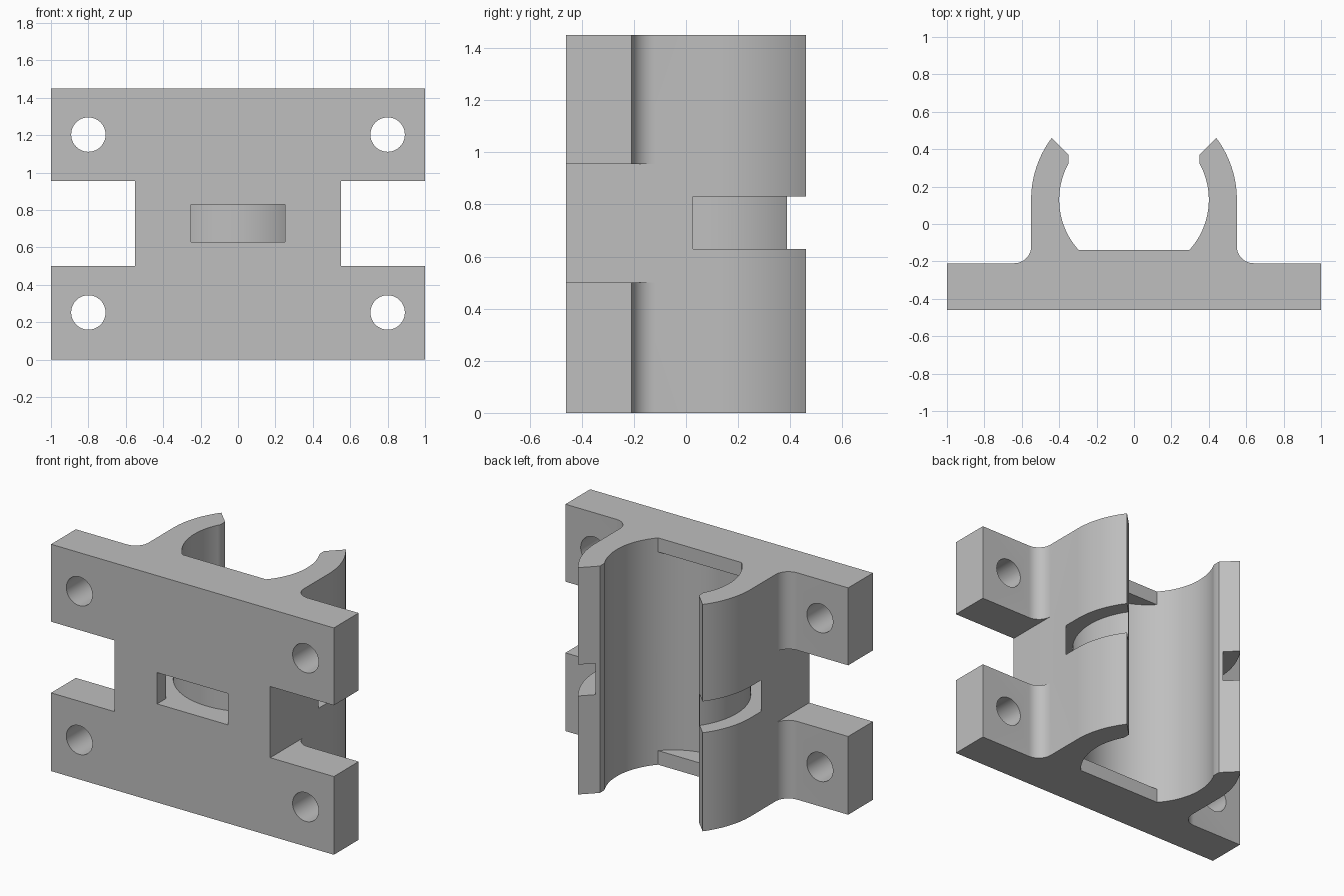
import bpy
import bmesh
from math import cos, sin, pi, radians, degrees, asin, acos, sqrt

old = bpy.data.objects.get("Cube")
if old:
    bpy.data.objects.remove(old, do_unlink=True)

HEIGHT = 1.45
FRONT, PLATE_BACK = -0.46, -0.21
BORE_Y, BORE_R, ARM_R = 0.13, 0.40, 0.55
FLAT_Y = -0.14
FILLET = 0.09


def arc(cx, cy, r, a0, a1, n):
    """Points along an arc, angles in degrees."""
    angles = [radians(a0 + (a1 - a0) * i / n) for i in range(n + 1)]
    return [(cx + r * cos(a), cy + r * sin(a)) for a in angles]


def prism(name, outline, z0, z1):
    """Extrude an xy outline upward."""
    bm = bmesh.new()
    face = bm.faces.new([bm.verts.new((x, y, z0)) for x, y in outline])
    top = bmesh.ops.extrude_face_region(bm, geom=[face])["geom"]
    verts = [v for v in top if isinstance(v, bmesh.types.BMVert)]
    bmesh.ops.translate(bm, verts=verts, vec=(0, 0, z1 - z0))
    bmesh.ops.recalc_face_normals(bm, faces=bm.faces)
    mesh = bpy.data.meshes.new(name)
    bm.to_mesh(mesh)
    bm.free()
    obj = bpy.data.objects.new(name, mesh)
    bpy.context.collection.objects.link(obj)
    return obj


def box(name, x0, x1, y0, y1, z0, z1):
    return prism(name, [(x0, y0), (x1, y0), (x1, y1), (x0, y1)], z0, z1)


# Clamp body: half profile from the front, round the arm and into the bore
low = degrees(asin((FLAT_Y - BORE_Y) / BORE_R))
lip = degrees(acos(0.35 / BORE_R))
tip = degrees(acos(0.44 / ARM_R))
half = [(1, FRONT), (1, PLATE_BACK)]
half += arc(ARM_R + FILLET, PLATE_BACK + FILLET, FILLET, 270, 180, 10)
half += arc(0, BORE_Y, ARM_R, 0, tip, 16)
half += [(0.35, 0.37)]
half += arc(0, BORE_Y, BORE_R, lip, low, 28)
body = prism("pipe_clamp", half + [(-x, y) for x, y in reversed(half)], 0, HEIGHT)

# Bore relief between the two end lips
cutters = [prism("bore_relief",
                 arc(0, BORE_Y, BORE_R, low, -180 - low, 32) + [(0, 0)],
                 0.09, HEIGHT - 0.09)]

# Strap channel around the bore, and its window in the front
ring = arc(0, BORE_Y, 0.56, 80, -260, 96) + arc(0, BORE_Y, 0.45, -260, 80, 96)
cutters.append(prism("strap_channel", ring, 0.63, 0.83))
cutters.append(box("strap_window", -0.25, 0.25, -0.6, -0.34, 0.63, 0.83))

# Side notches and screw holes
for s in (-1, 1):
    x0, x1 = sorted((s * ARM_R, s * 1.2))
    cutters.append(box("side_notch", x0, x1, -0.6, 0.01, 0.50, 0.955))
    for z in (0.252, 1.203):
        hole = prism("screw_hole", arc(0, 0, 0.092, 0, 352.5, 47), -0.3, 0.3)
        hole.rotation_euler.x = pi / 2
        hole.location = (s * 0.8, -0.335, z)
        cutters.append(hole)

bpy.context.view_layer.objects.active = body
for cutter in cutters:
    cutter.hide_render = True
    mod = body.modifiers.new(cutter.name, "BOOLEAN")
    mod.operation = "DIFFERENCE"
    mod.solver = "EXACT"
    mod.object = cutter
    bpy.ops.object.modifier_apply(modifier=mod.name)
for cutter in cutters:
    bpy.data.objects.remove(cutter, do_unlink=True)

# Plain grey finish
grey = bpy.data.materials.new("light_grey")
grey.use_nodes = True
colour = (0.52, 0.52, 0.52, 1)
grey.diffuse_color = colour
grey.node_tree.nodes["Principled BSDF"].inputs["Base Color"].default_value = colour
body.data.materials.clear()
body.data.materials.append(grey)

bpy.ops.object.select_all(action="DESELECT")
body.select_set(True)
bpy.ops.object.shade_smooth_by_angle(angle=radians(30))
